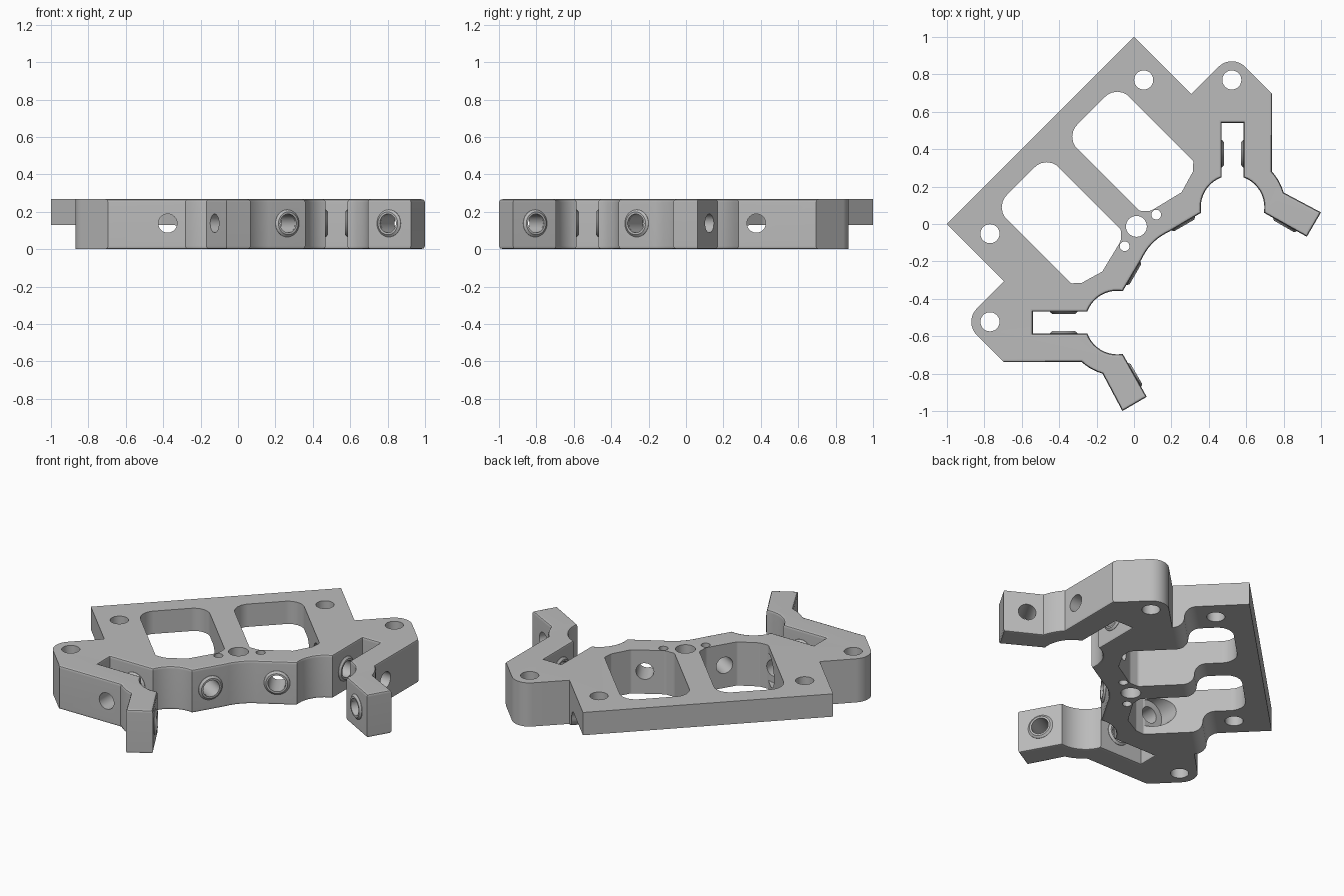
import bpy, bmesh
from math import sin, cos, pi, radians, sqrt
from mathutils import Matrix, Vector

if "Cube" in bpy.data.objects:
    bpy.data.objects.remove(bpy.data.objects["Cube"])

TOP, STEP, MID = 0.268, 0.128, 0.138
BORE_R = 0.05
S = sqrt(0.5)

grey = bpy.data.materials.new("satin grey")
grey.use_nodes = True
grey.diffuse_color = (0.5, 0.5, 0.5, 1)
grey.node_tree.nodes["Principled BSDF"].inputs["Base Color"].default_value = (0.5, 0.5, 0.5, 1)


def mirrored(p):
    return (-p[1], -p[0])


def from_uv(u, v):
    """Frame aligned with the mirror line: u runs to the open side, v across."""
    return ((u + v) * S, (v - u) * S)


def arc(cx, cy, r, a0, a1, n=10):
    steps = [radians(a0 + (a1 - a0) * i / n) for i in range(n + 1)]
    return [(cx + r * cos(a), cy + r * sin(a)) for a in steps]


def rounded(points, radii, n=6):
    """Polygon with each corner replaced by a tangent arc."""
    out = []
    for i, r in enumerate(radii):
        p = Vector(points[i])
        a = (Vector(points[i - 1]) - p).normalized()
        b = (Vector(points[(i + 1) % len(points)]) - p).normalized()
        half = a.angle(b) / 2
        reach = r / sin(half)
        start, end = p + a * reach * cos(half), p + b * reach * cos(half)
        centre = p + (a + b).normalized() * reach
        for k in range(n + 1):
            d = start.lerp(end, k / n) - centre
            out.append(tuple(centre + d.normalized() * r))
    return out


def make_object(name, bm, matrix=Matrix()):
    bmesh.ops.recalc_face_normals(bm, faces=bm.faces)
    mesh = bpy.data.meshes.new(name)
    bm.to_mesh(mesh)
    bm.free()
    mesh.transform(matrix)
    mesh.materials.append(grey)
    ob = bpy.data.objects.new(name, mesh)
    bpy.context.collection.objects.link(ob)
    return ob


def prism(points, z0, z1, bevel_rule=None):
    bm = bmesh.new()
    face = bm.faces.new([bm.verts.new((x, y, z0)) for x, y in points])
    ext = bmesh.ops.extrude_face_region(bm, geom=[face])["geom"]
    verts = [g for g in ext if isinstance(g, bmesh.types.BMVert)]
    bmesh.ops.translate(bm, vec=(0, 0, z1 - z0), verts=verts)
    if not any(all(abs(v.co.z - z0) < 1e-6 for v in f.verts) for f in bm.faces):
        bm.faces.new([v for v in bm.verts if abs(v.co.z - z0) < 1e-6])
    bmesh.ops.recalc_face_normals(bm, faces=bm.faces)
    if bevel_rule:
        edges = [e for e in bm.edges
                 if abs(e.verts[0].co.z - e.verts[1].co.z) < 0.001
                 and all(bevel_rule(v.co.x, v.co.y) for v in e.verts)]
        bmesh.ops.bevel(bm, geom=edges, offset=0.016, segments=2, profile=0.5, affect='EDGES')
    return bm


def axis_matrix(pos, direction):
    d = Vector((*direction, 0))
    return Matrix.Translation((*pos, MID)) @ d.to_track_quat('Z', 'Y').to_matrix().to_4x4()


def cut(target, cutter):
    cutter.hide_render = True
    mod = target.modifiers.new("cut", 'BOOLEAN')
    mod.operation, mod.solver, mod.object = 'DIFFERENCE', 'EXACT', cutter
    bpy.context.view_layer.objects.active = target
    bpy.ops.object.modifier_apply(modifier=mod.name)
    bpy.data.objects.remove(cutter)


def cylinder(r, z0, z1, matrix):
    return make_object("cutter", prism(arc(0, 0, r, 0, 348.75, 31), z0, z1), matrix)


# Outline of one half: plate corner, lug, clamp arm, tip, slot, centre wall
half = [(0, 1), (0.305, 0.695)]
half += arc(0.523, 0.77, 0.1, 135, 45)
half += [(0.739, 0.695)]
half += arc(0.527, 0.09, 0.284, 42, 16, 5)
half += [(1.0, 0.062), (0.924, -0.068)]
half += arc(0.527, 0.09, 0.17, -10, 70)
half += [(0.585, 0.54), (0.469, 0.54)]
half += arc(0.527, 0.09, 0.17, 110, 190)
half += arc(0.304, -0.304, 0.287, 114.5, 132.7, 4)
outline = half + [mirrored(p) for p in reversed(half)]


def arm_edge(x, y):
    a, b = (x, y) if x + y > 0 else mirrored((x, y))
    return b < 0.7 and a > 0.09 and a - b > -0.3


frame = make_object("clamp_frame", prism(outline, 0, TOP, arm_edge))

# Underside relief leaves the rear plate thin, blending in an S curve
r = STEP / 2
relief = [(-1, -0.1), (-0.28, -0.1)]
relief += arc(-0.28, r, r, 270, 180, 8)
relief += arc(-0.28 - 2 * r, r, r, 0, 90, 8)[1:]
relief += [(-1, STEP)]
to_world = Matrix(((S, 0, -S, 0), (-S, 0, -S, 0), (0, 1, 0, 0), (0, 0, 0, 1)))
cut(frame, make_object("cutter", prism(relief, -1.1, 1.1), to_world))

# Windows
window_uv = [(-0.59, 0.07), (-0.59, 0.463), (-0.014, 0.463), (0.025, 0.42),
             (0.06, 0.3), (0.014, 0.113), (-0.03, 0.07)]
window = rounded([from_uv(*p) for p in window_uv], [0.09, 0.09, 0.015, 0.02, 0.02, 0.04, 0.025])
for shape in (window, [mirrored(p) for p in window]):
    cut(frame, make_object("cutter", prism(shape, -0.1, 0.4)))

# Vertical holes
cut(frame, cylinder(0.056, -1, 1, Matrix.Translation((*from_uv(0.018, 0), 0))))
for pos, radius in (((0.052, 0.77), 0.051), ((0.523, 0.77), 0.051), ((0.119, 0.05), 0.026)):
    for p in (pos, mirrored(pos)):
        cut(frame, cylinder(radius, -1, 1, Matrix.Translation((*p, 0))))

# Horizontal bores: start point, direction, length
bores = [((0.263, 0.001), (-0.5, 0.866), 0.26),
         ((0.807, -0.003), (0.5, 0.866), 0.3),
         ((0.25, 0.376), (1, 0), 0.6)]
for pos, d, length in bores:
    for p, e in ((pos, d), (mirrored(pos), mirrored(d))):
        cut(frame, cylinder(BORE_R, -0.06, length, axis_matrix(p, e)))

# Spot faces where the slot bores meet the windows
for p, e in (((0.315, 0.376), (-1, 0)), (mirrored((0.315, 0.376)), mirrored((-1, 0)))):
    cut(frame, cylinder(0.09, 0, 0.2, axis_matrix(p, e)))


# Raised rims around the bores
def rim(name, pos, direction):
    profile = [(BORE_R, -0.02), (BORE_R, 0.012), (0.061, 0.012), (0.073, 0.002), (0.073, -0.02)]
    bm = bmesh.new()
    verts = [bm.verts.new((x, 0, z)) for x, z in profile]
    edges = [bm.edges.new((verts[i - 1], verts[i])) for i in range(len(verts))]
    bmesh.ops.spin(bm, geom=verts + edges, cent=(0, 0, 0), axis=(0, 0, 1),
                   angle=2 * pi, steps=32, use_duplicate=False)
    bmesh.ops.remove_doubles(bm, verts=bm.verts, dist=0.0005)
    return make_object(name, bm, axis_matrix(pos, direction))


rims = []
for name, pos, d in (("centre_rim", (0.263, 0.003), (0.5, -0.866)),
                     ("tip_rim", (0.807, -0.002), (-0.5, -0.866)),
                     ("slot_inner_rim", (0.469, 0.376), (1, 0)),
                     ("slot_outer_rim", (0.585, 0.376), (-1, 0))):
    rims.append(rim("left_" + name, pos, d))
    rims.append(rim("right_" + name, mirrored(pos), mirrored(d)))

# Smooth curved walls, crisp corners, flat large faces
for ob in [frame] + rims:
    bpy.ops.object.select_all(action='DESELECT')
    ob.select_set(True)
    bpy.context.view_layer.objects.active = ob
    bpy.ops.object.shade_smooth_by_angle(angle=radians(30))
weighted = frame.modifiers.new("even shading", 'WEIGHTED_NORMAL')
weighted.keep_sharp = True
